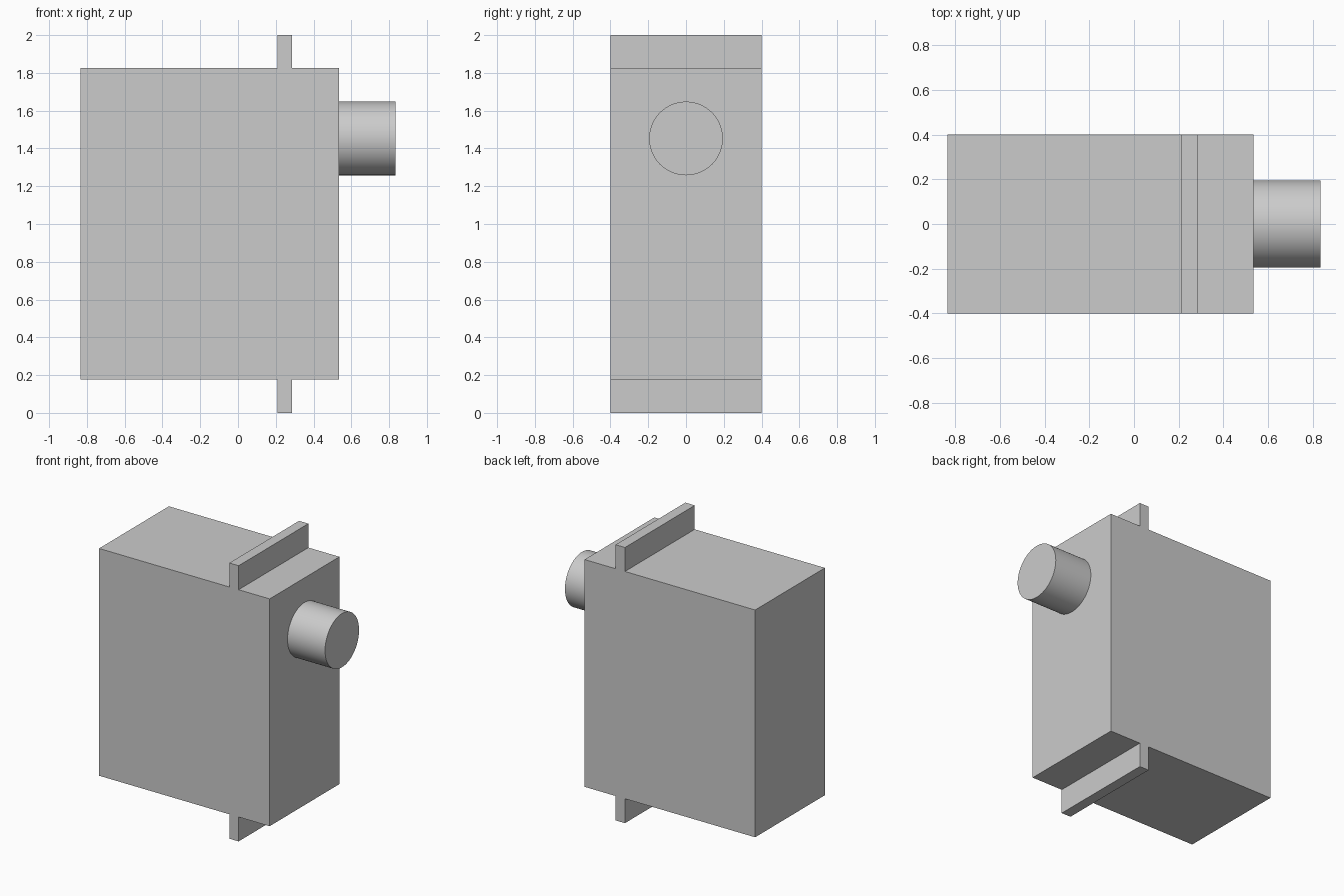
import bpy
import math

cube = bpy.data.objects.get("Cube")
if cube:
    bpy.data.objects.remove(cube, do_unlink=True)

# Single grey plastic
grey = bpy.data.materials.new("light grey")
grey.use_nodes = True
colour = (0.6, 0.6, 0.6, 1.0)
grey.diffuse_color = colour
grey.node_tree.nodes["Principled BSDF"].inputs["Base Color"].default_value = colour

DEPTH = 0.8
BODY_BOTTOM, BODY_TOP = 0.177, 1.826


def box(name, x0, x1, z0, z1):
    """Full-depth block spanning the given x and z ranges."""
    bpy.ops.mesh.primitive_cube_add(size=1, location=((x0 + x1) / 2, 0, (z0 + z1) / 2))
    obj = bpy.context.object
    obj.name = name
    obj.scale = (x1 - x0, DEPTH, z1 - z0)
    bpy.ops.object.transform_apply(location=False, rotation=False, scale=True)
    obj.data.materials.append(grey)
    return obj


# Main housing
body = box("body", -0.835, 0.534, BODY_BOTTOM, BODY_TOP)

# Mounting flanges above and below the housing
for name, z0, z1 in (("upper_flange", BODY_TOP, 2.0), ("lower_flange", 0.0, BODY_BOTTOM)):
    box(name, 0.21, 0.285, z0, z1)

# Output shaft, ending flush against the housing
x0, x1 = 0.534, 0.835
bpy.ops.mesh.primitive_cylinder_add(vertices=64, radius=0.195, depth=x1 - x0,
                                    location=((x0 + x1) / 2, 0, 1.453),
                                    rotation=(0, math.pi / 2, 0))
shaft = bpy.context.object
shaft.name = "output_shaft"
shaft.data.materials.append(grey)
bpy.ops.object.shade_smooth_by_angle(angle=math.radians(30))
